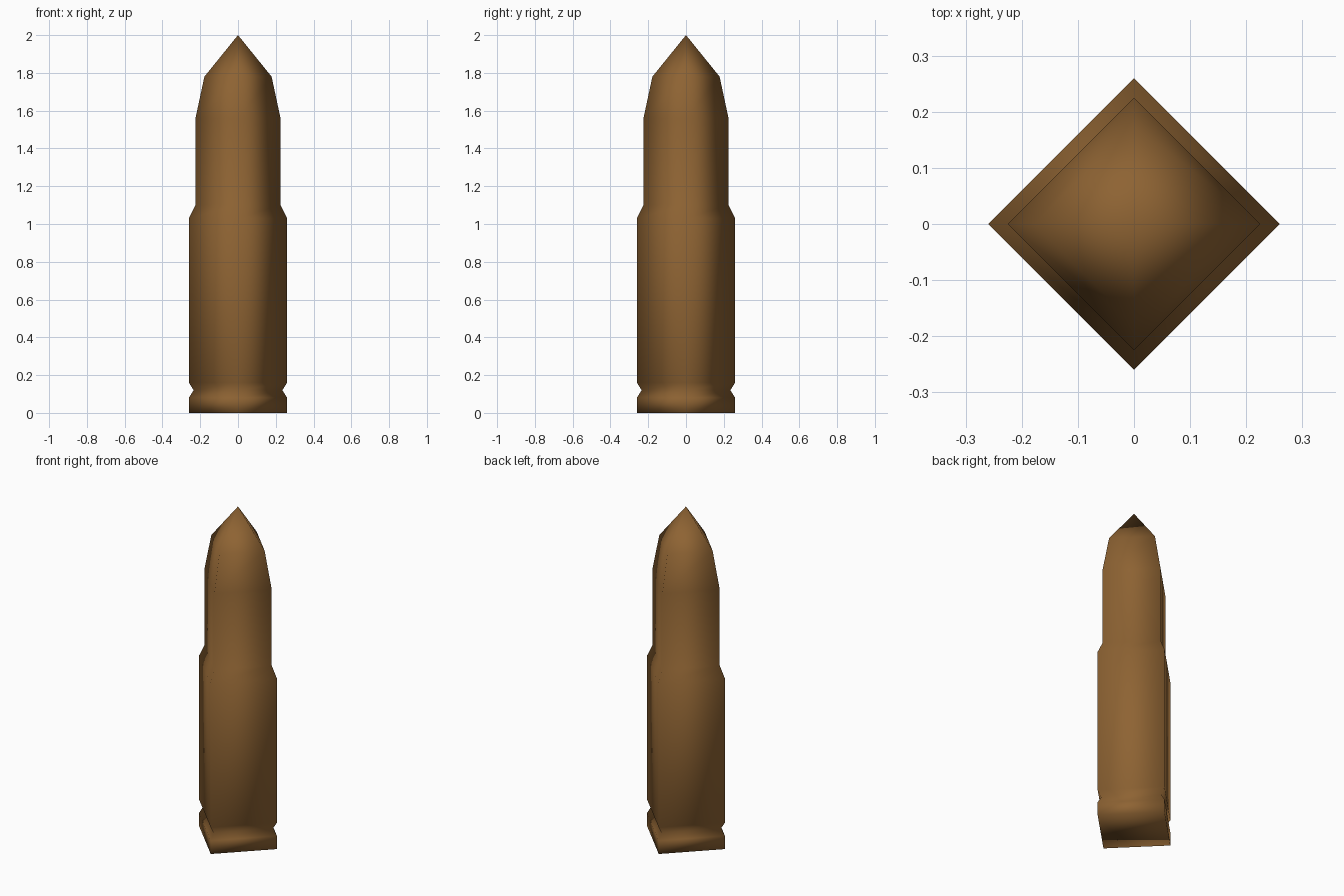
import bpy, bmesh, math

if "Cube" in bpy.data.objects:
    bpy.data.objects.remove(bpy.data.objects["Cube"])

SIDES = 4
# (radius, height) of each ring below the point
PROFILE = [(0.26, 0), (0.26, 0.08), (0.235, 0.12), (0.26, 0.16), (0.26, 1.03),
           (0.225, 1.10), (0.225, 1.56), (0.178, 1.78)]

brass = bpy.data.materials.new("brown_brass")
brass.diffuse_color = (0.27, 0.125, 0.033, 1)
brass.use_nodes = True
brass.node_tree.nodes["Principled BSDF"].inputs["Base Color"].default_value = brass.diffuse_color

bm = bmesh.new()
# Rings of the four-sided body, corners on the x and y axes
rings = []
for r, z in PROFILE:
    angles = [2 * math.pi * i / SIDES for i in range(SIDES)]
    rings.append([bm.verts.new((r * math.cos(a), r * math.sin(a), z)) for a in angles])
# Side walls
for low, high in zip(rings, rings[1:]):
    for i in range(SIDES):
        j = (i + 1) % SIDES
        bm.faces.new((low[i], low[j], high[j], high[i]))
# Flat base and pointed tip
bm.faces.new(rings[0][::-1])
tip = bm.verts.new((0, 0, 2))
for i in range(SIDES):
    bm.faces.new((rings[-1][i], rings[-1][(i + 1) % SIDES], tip))
# Smooth shading all over
for f in bm.faces:
    f.smooth = True
bmesh.ops.recalc_face_normals(bm, faces=bm.faces)

mesh = bpy.data.meshes.new("cartridge")
bm.to_mesh(mesh)
bm.free()
mesh.materials.append(brass)
cartridge = bpy.data.objects.new("cartridge", mesh)
bpy.context.collection.objects.link(cartridge)
